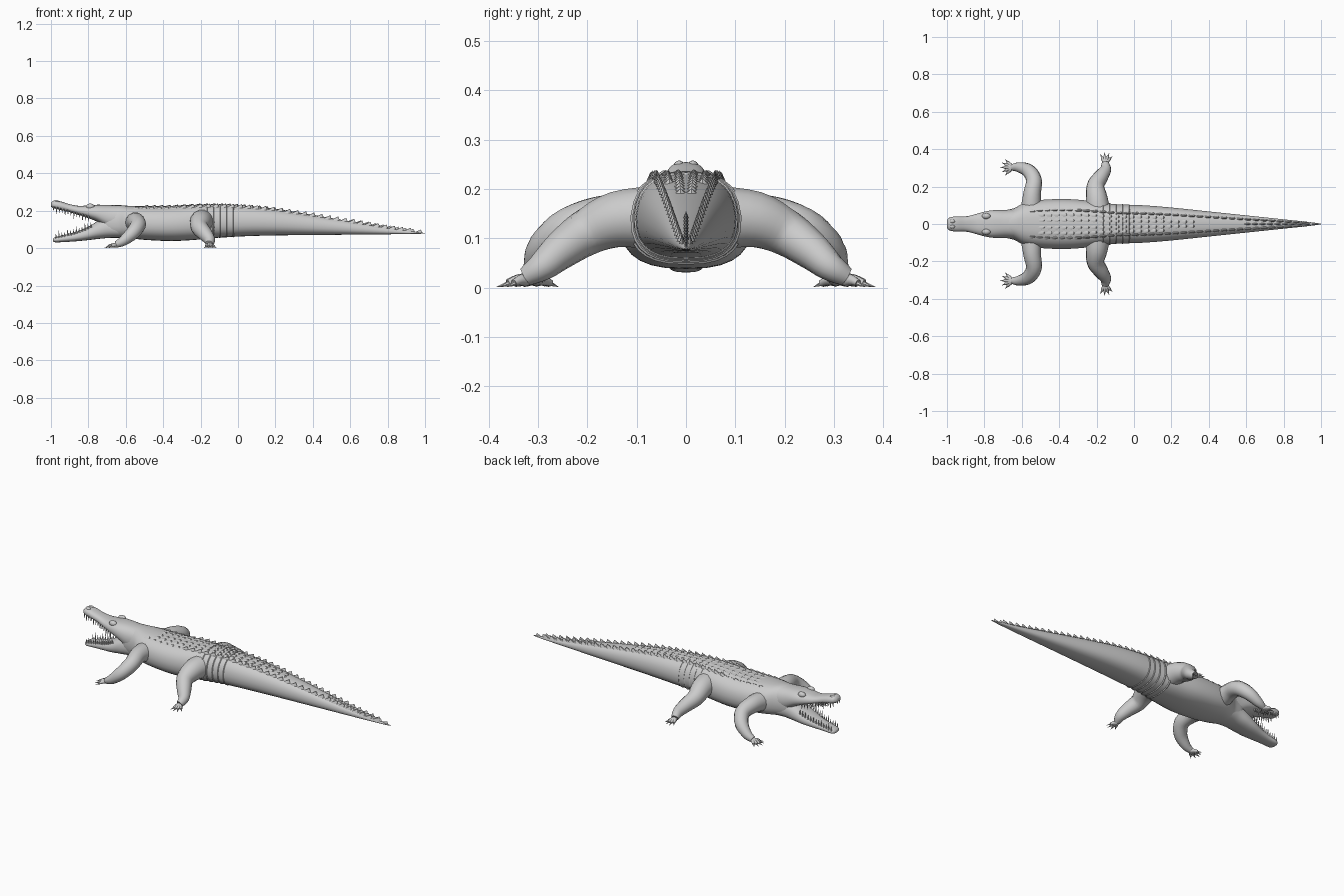
import bpy, bmesh, math
from mathutils import Vector

cube = bpy.data.objects.get("Cube")
if cube:
    bpy.data.objects.remove(cube)

grey = bpy.data.materials.new("hide_grey")
grey.use_nodes = True
colour = (0.6, 0.6, 0.6, 1)
grey.diffuse_color = colour
grey.node_tree.nodes["Principled BSDF"].inputs["Base Color"].default_value = colour


def finish(bm, name, smooth=True, angle=50):
    bmesh.ops.recalc_face_normals(bm, faces=bm.faces)
    mesh = bpy.data.meshes.new(name)
    bm.to_mesh(mesh)
    bm.free()
    mesh.materials.append(grey)
    obj = bpy.data.objects.new(name, mesh)
    bpy.context.collection.objects.link(obj)
    if smooth:
        bpy.ops.object.select_all(action='DESELECT')
        bpy.context.view_layer.objects.active = obj
        obj.select_set(True)
        bpy.ops.object.shade_smooth_by_angle(angle=math.radians(angle))
    return obj


def smooth_path(rows, steps):
    """Catmull-Rom through rows of any width."""
    pts = [rows[0]] + list(rows) + [rows[-1]]
    out = []
    for a, b, c, d in zip(pts, pts[1:], pts[2:], pts[3:]):
        for k in range(steps):
            t = k / steps
            out.append([q + t / 2 * (r - p + t * (2*p - 5*q + 4*r - s + t * (3*(q - r) + s - p)))
                        for p, q, r, s in zip(a, b, c, d)])
    return out + [list(rows[-1])]


def loft(bm, rings):
    loops = [[bm.verts.new(p) for p in ring] for ring in rings]
    n = len(loops[0])
    for a, b in zip(loops, loops[1:]):
        for i in range(n):
            j = (i + 1) % n
            bm.faces.new((a[i], a[j], b[j], b[i]))
    bm.faces.new(loops[0])
    bm.faces.new(loops[-1])


POWER = 2.6


def hull_ring(x, half, low, high, sides=28):
    """Rounded box cross-section across the body, a little narrower on top."""
    ring = []
    for i in range(sides):
        t = math.tau * i / sides
        c = math.copysign(abs(math.cos(t)) ** (2 / POWER), math.cos(t))
        s = math.copysign(abs(math.sin(t)) ** (2 / POWER), math.sin(t))
        ring.append((x, half * c * (1 - 0.1 * max(0, s)), (low + high) / 2 + (high - low) / 2 * s))
    return ring


def hull(name, rows, steps=5):
    dense = smooth_path(rows, steps)
    bm = bmesh.new()
    loft(bm, [hull_ring(*r) for r in dense])
    finish(bm, name)
    return dense


def at(dense, x):
    """Half width, bottom and top of a hull at x."""
    for a, b in zip(dense, dense[1:]):
        if a[0] <= x <= b[0]:
            t = (x - a[0]) / (b[0] - a[0])
            return [p + t * (q - p) for p, q in zip(a[1:], b[1:])]
    return dense[-1][1:]


def spike(bm, base, tip, a, b, sides=6):
    """Pointed cone on an oval base with half axes a and b."""
    base, a, b = Vector(base), Vector(a), Vector(b)
    ring = [bm.verts.new(base + a * math.cos(math.tau * i / sides) + b * math.sin(math.tau * i / sides))
            for i in range(sides)]
    apex = bm.verts.new(tip)
    bm.faces.new(ring)
    for i in range(sides):
        bm.faces.new((ring[i], ring[(i + 1) % sides], apex))


def tube(bm, rows, steps=4, sides=14):
    """Round limb through rows of x, y, z, radius."""
    dense = smooth_path(rows, steps)
    rings = []
    for i, row in enumerate(dense):
        p = Vector(row[:3])
        way = Vector(dense[min(i + 1, len(dense) - 1)][:3]) - Vector(dense[max(i - 1, 0)][:3])
        u = way.cross(Vector((0, 0, 1))).normalized()
        v = u.cross(way).normalized()
        rings.append([p + row[3] * (u * math.cos(math.tau * k / sides) + v * math.sin(math.tau * k / sides))
                      for k in range(sides)])
    loft(bm, rings)


# Trunk and tail: x, half width, bottom, top
body = hull("body_and_tail", [
    (-.73, .05, .09, .2), (-.7, .07, .06, .226), (-.64, .085, .055, .23), (-.58, .115, .052, .226),
    (-.48, .13, .043, .224), (-.35, .133, .038, .226), (-.22, .122, .045, .232), (-.1, .106, .056, .233),
    (.05, .1, .064, .225), (.2, .088, .068, .21), (.4, .067, .07, .178), (.6, .046, .072, .143),
    (.8, .025, .074, .108), (.95, .009, .076, .087), (1, .002, .078, .081)])

# Open jaws
upper = hull("upper_jaw", [
    (-1, .02, .222, .242), (-.985, .035, .213, .254), (-.95, .04, .205, .25), (-.9, .04, .192, .235),
    (-.85, .052, .177, .226), (-.8, .066, .16, .229), (-.75, .074, .14, .232), (-.68, .076, .1, .23),
    (-.62, .08, .1, .228)])
lower = hull("lower_jaw", [
    (-.99, .018, .037, .05), (-.975, .034, .031, .06), (-.92, .038, .033, .073), (-.86, .048, .037, .09),
    (-.8, .062, .043, .115), (-.74, .07, .05, .15), (-.68, .072, .055, .17), (-.62, .08, .055, .17)])

# Teeth along both jaw edges
for name, jaw, way, start in (("upper_teeth", upper, -1, -.985), ("lower_teeth", lower, 1, -.972)):
    bm = bmesh.new()
    for i in range(13):
        x = start + i * .0155
        half, low, high = at(jaw, x)
        z = (low + .012) if way < 0 else (high - .012)
        size = .03 + .012 * (i % 3 == 1)
        for side in (-1, 1):
            y = side * half * .84
            spike(bm, (x, y, z), (x - .002, y * 1.04, z + way * size), (.0055, 0, 0), (0, .0055, 0))
    finish(bm, name)

# Eye brows and nostril mounds
for name, x, y, z, r in (("eye", -.79, .042, .222, .018), ("nostril", -.972, .014, .247, .012)):
    for side, label in ((1, "rear"), (-1, "front")):
        bm = bmesh.new()
        bmesh.ops.create_uvsphere(bm, u_segments=14, v_segments=8, radius=r)
        bmesh.ops.scale(bm, vec=(1.3, .9, .9), verts=bm.verts)
        bmesh.ops.translate(bm, vec=(x, side * y, z), verts=bm.verts)
        finish(bm, name + "_" + label)


# Legs with fanned toes and claws
def leg(name, side, rows, heading, toes, spread, length):
    bm = bmesh.new()
    tube(bm, [(x, side * y, z, r) for x, y, z, r in rows])
    x, y, z, r = rows[-1]
    for i in range(toes):
        ang = math.radians(heading + spread * (i - (toes - 1) / 2))
        d = Vector((math.cos(ang), side * math.sin(ang), 0))
        root = Vector((x, side * y, .016))
        reach = length * (1 - .07 * abs(i - (toes - 1) / 2))
        knuckle, end = root + d * reach * .5, root + d * reach
        end.z, knuckle.z = .009, .015
        tube(bm, [(*root, .014), (*knuckle, .0105), (*end, .007)], 3, 8)
        across = Vector((-d.y, d.x, 0))
        spike(bm, end - d * .004, end + d * .022 - Vector((0, 0, .008)), across * .006, (0, 0, .006))
    finish(bm, name)


fore = [(-.55, .08, .135, .056), (-.545, .16, .142, .047), (-.535, .235, .122, .042),
        (-.565, .285, .08, .037), (-.615, .303, .038, .027), (-.65, .303, .02, .018)]
hind = [(-.19, .06, .142, .066), (-.2, .14, .138, .058), (-.205, .205, .11, .047),
        (-.175, .255, .075, .039), (-.152, .292, .043, .03), (-.155, .325, .022, .02)]
for side, label in ((1, "rear"), (-1, "front")):
    leg("fore_leg_" + label, side, fore, 180, 5, 24, .045)
    leg("hind_leg_" + label, side, hind, 80, 4, 25, .04)


# Armour scutes: keeled bumps leaning towards the tail
def scute_row(name, first, last, step, across, height, width):
    bm = bmesh.new()
    x = first
    while x < last:
        half, low, high = at(body, x)
        z = (low + high) / 2 + (high - low) / 2 * (1 - across ** POWER) ** (1 / POWER) - .004
        for side in ((-1, 1) if across else (1,)):
            y = side * across * half * .9
            spike(bm, (x, y, z), (x + step * .45, y, z + height + .004),
                  (step * .62, 0, 0), (0, min(width, half * .5), 0), 8)
        x += step
    finish(bm, name, angle=30)


scute_row("tail_crests", -.3, .93, .043, .62, .017, .009)
scute_row("tail_tip_crest", .6, .97, .04, 0, .013, .006)
scute_row("inner_back_scutes", -.5, .3, .04, .16, .007, .014)
scute_row("middle_back_scutes", -.5, .15, .04, .4, .008, .014)
scute_row("outer_back_scutes", -.55, -.3, .04, .62, .008, .01)

# Raised bands across the hips and faint belly folds
bm = bmesh.new()
for i in range(5):
    x = -.17 + i * .035
    half, low, high = at(body, x)
    loft(bm, [hull_ring(x + dx, half * .99 + g, low + .001 - g, high - .001 + g)
              for dx, g in ((-.012, -.004), (.004, .004), (.012, -.004))])
finish(bm, "hip_bands")
